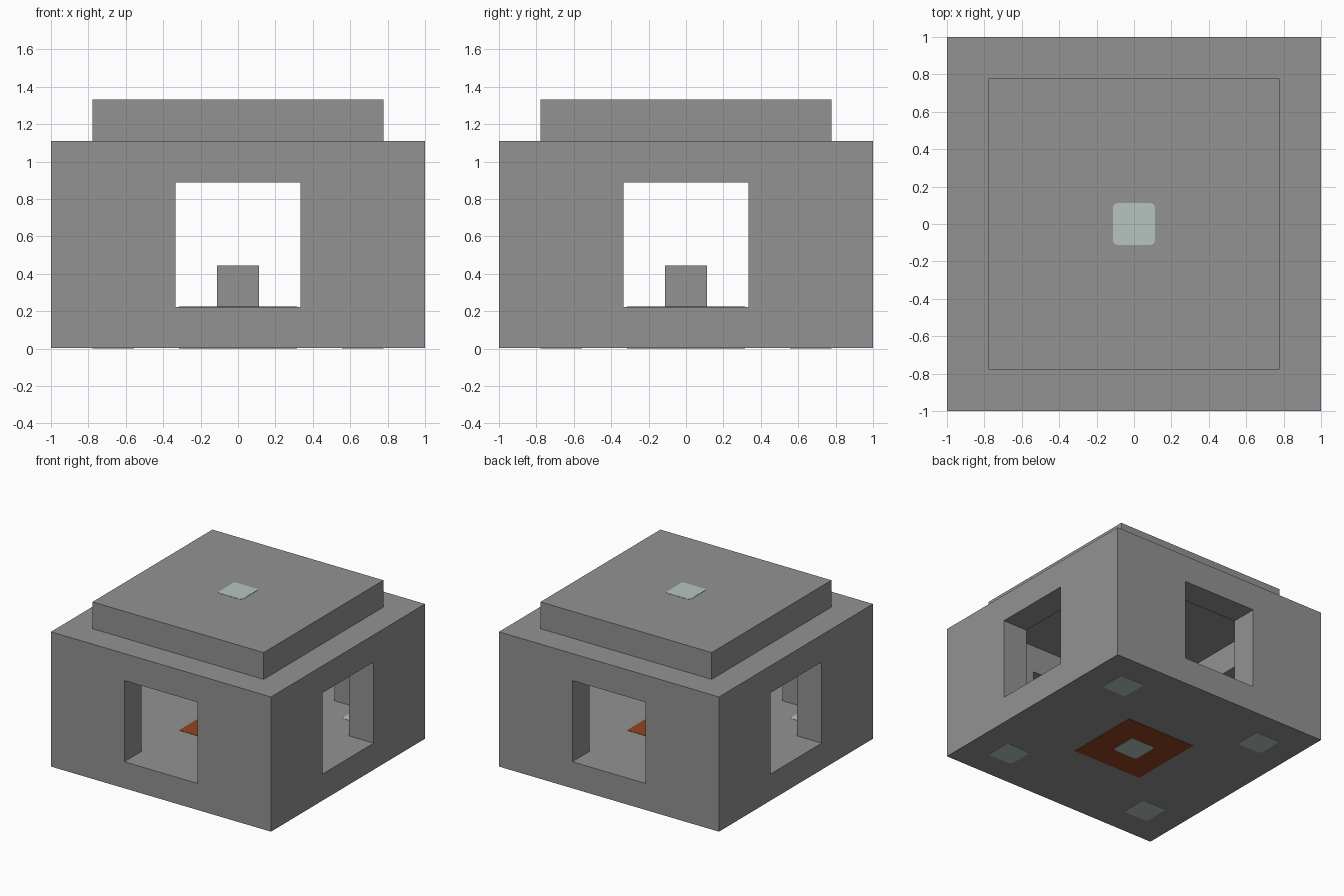
import bpy
import bmesh
from mathutils import Matrix, Vector

cube = bpy.data.objects.get("Cube")
if cube:
    bpy.data.objects.remove(cube, do_unlink=True)

U = 1 / 9          # building module
SKIN = 0.002       # thickness step of painted plates


def material(name, rgb):
    mat = bpy.data.materials.new(name)
    mat.use_nodes = True
    mat.diffuse_color = (*rgb, 1)
    bsdf = mat.node_tree.nodes["Principled BSDF"]
    bsdf.inputs["Base Color"].default_value = (*rgb, 1)
    bsdf.inputs["Roughness"].default_value = 0.9
    return mat


stone = material("grey_stone", (0.29, 0.29, 0.29))
pale = material("pale_green_grey", (0.46, 0.56, 0.53))
rust = material("rust_orange", (0.29, 0.057, 0.018))


def box(name, half_x, half_y, z0, z1, mat, x=0, y=0, corner=0):
    """Box on a z range, optionally with rounded vertical edges."""
    bm = bmesh.new()
    size = Matrix.Diagonal((2 * half_x, 2 * half_y, z1 - z0, 1))
    place = Matrix.Translation(Vector((x, y, (z0 + z1) / 2)))
    bmesh.ops.create_cube(bm, size=1, matrix=place @ size)
    if corner:
        upright = [e for e in bm.edges
                   if abs(e.verts[0].co.z - e.verts[1].co.z) > SKIN / 2]
        bmesh.ops.bevel(bm, geom=upright, offset=corner, segments=2,
                        profile=0.5, affect='EDGES')
    mesh = bpy.data.meshes.new(name)
    bm.to_mesh(mesh)
    bm.free()
    mesh.materials.append(mat)
    obj = bpy.data.objects.new(name, mesh)
    bpy.context.collection.objects.link(obj)
    return obj


def carve(obj, cutters):
    """Subtract the cutters, bake the result and drop the cutters."""
    for cutter in cutters:
        cutter.hide_render = True
        mod = obj.modifiers.new("cut", 'BOOLEAN')
        mod.operation = 'DIFFERENCE'
        mod.solver = 'EXACT'
        mod.object = cutter
    bpy.context.view_layer.update()
    graph = bpy.context.evaluated_depsgraph_get()
    baked = bpy.data.meshes.new_from_object(obj.evaluated_get(graph))
    obj.modifiers.clear()
    obj.data = baked
    for cutter in cutters:
        bpy.data.objects.remove(cutter, do_unlink=True)


# Hollow walls and floor with a square opening on every side
shell = box("walls_and_floor", 9 * U, 9 * U, 2 * SKIN, 10 * U, stone)
carve(shell, [
    box("room_cutter", 7 * U, 7 * U, 2 * U, 11 * U, stone),
    box("front_back_cutter", 3 * U, 10 * U, 2 * U, 8 * U, stone),
    box("side_cutter", 10 * U, 3 * U, 2 * U, 8 * U, stone),
])

# Roof slab and the block in the middle of the room
box("roof_slab", 7 * U, 7 * U, 10 * U, 12 * U - SKIN, stone)
box("centre_block", U, U, 2 * U, 4 * U, stone)


# Painted plates
def patch(name, z0, x=0, y=0, layers=1):
    box(name, U, U, z0, z0 + layers * SKIN, pale, x, y, corner=0.02)


patch("roof_patch", 12 * U - SKIN)
patch("ceiling_patch", 10 * U - SKIN)
patch("underside_centre_patch", 0, layers=2)
box("floor_square", 0.316, 0.316, 2 * U, 2 * U + SKIN, rust)
box("underside_square", 0.316, 0.316, SKIN, 2 * SKIN, rust)
for sx, side in ((-1, "right"), (1, "left")):
    for sy, end in ((-1, "front"), (1, "back")):
        x, y = sx * 6 * U, sy * 6 * U
        patch(f"floor_patch_{end}_{side}", 2 * U, x, y)
        patch(f"underside_patch_{end}_{side}", SKIN, x, y)
